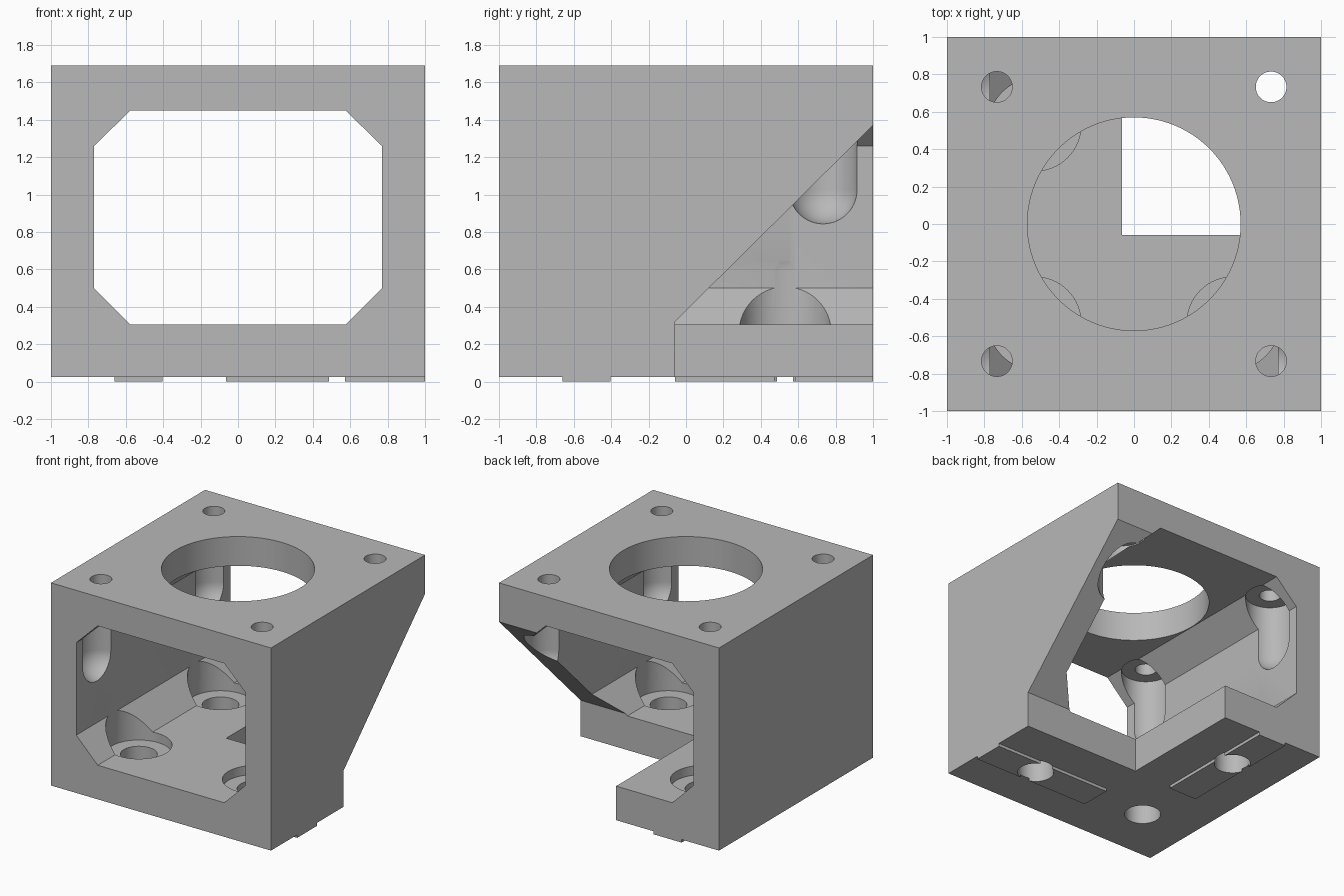
import bpy, bmesh
from math import pi, sin, cos, radians
from mathutils import Vector

if "Cube" in bpy.data.objects:
    bpy.data.objects.remove(bpy.data.objects["Cube"], do_unlink=True)

grey = bpy.data.materials.new("plain_grey")
grey.use_nodes = True
grey.diffuse_color = (0.48, 0.48, 0.48, 1)
grey.node_tree.nodes["Principled BSDF"].inputs["Base Color"].default_value = (0.48, 0.48, 0.48, 1)


def make(name, bm):
    bmesh.ops.remove_doubles(bm, verts=bm.verts, dist=1e-5)
    bmesh.ops.recalc_face_normals(bm, faces=bm.faces)
    mesh = bpy.data.meshes.new(name)
    bm.to_mesh(mesh)
    bm.free()
    mesh.materials.append(grey)
    obj = bpy.data.objects.new(name, mesh)
    bpy.context.collection.objects.link(obj)
    return obj


def prism(name, points, depth):
    """Close a flat outline and extrude it along a vector."""
    bm = bmesh.new()
    face = bm.faces.new([bm.verts.new(p) for p in points])
    new = bmesh.ops.extrude_face_region(bm, geom=[face])["geom"]
    verts = [g for g in new if isinstance(g, bmesh.types.BMVert)]
    bmesh.ops.translate(bm, verts=verts, vec=Vector(depth))
    return make(name, bm)


def box(name, x0, x1, y0, y1, z0, z1):
    return prism(name, [(x0, y0, z0), (x1, y0, z0), (x1, y1, z0), (x0, y1, z0)], (0, 0, z1 - z0))


def lathe(name, profile, x, y, steps=64):
    """Spin a radius/height profile about a vertical axis."""
    bm = bmesh.new()
    verts = [bm.verts.new((r, 0, z)) for r, z in profile]
    edges = [bm.edges.new(pair) for pair in zip(verts, verts[1:])]
    bmesh.ops.spin(bm, geom=verts + edges, cent=(0, 0, 0), axis=(0, 0, 1),
                   angle=2 * pi, steps=steps)
    bmesh.ops.translate(bm, verts=bm.verts, vec=(x, y, 0))
    return make(name, bm)


def combine(target, tool, operation):
    mod = target.modifiers.new(tool.name, "BOOLEAN")
    mod.operation, mod.solver, mod.object = operation, "EXACT", tool
    bpy.context.view_layer.update()
    graph = bpy.context.evaluated_depsgraph_get()
    mesh = bpy.data.meshes.new_from_object(target.evaluated_get(graph))
    target.modifiers.clear()
    target.data = mesh
    bpy.data.objects.remove(tool, do_unlink=True)


# Block with two locating keys underneath
body = box("bracket_body", -1, 1, -1, 1, 0.025, 1.69)
combine(body, box("key_across", -0.065, 1, -0.66, -0.405, 0, 0.1), "UNION")
combine(body, box("key_along", -0.66, -0.405, -0.06, 1, 0, 0.1), "UNION")

# Chamfered tunnel from front to back
half = [(0.575, 0.305), (0.77, 0.5), (0.77, 1.26), (0.575, 1.45)]
outline = half + [(-x, z) for x, z in reversed(half)]
combine(body, prism("tunnel", [(x, -1.1, z) for x, z in outline], (0, 2.2, 0)), "DIFFERENCE")

# Sloped cut that removes one back corner
slope = [(-0.06, -0.1), (-0.06, 0.32), (1.02, 1.39), (1.02, -0.1)]
combine(body, prism("corner_cut", [(-0.065, y, z) for y, z in slope], (1.2, 0, 0)), "DIFFERENCE")

# Round opening in the top plate
combine(body, lathe("top_opening", [(0, 1.4), (0.57, 1.4), (0.57, 1.8), (0, 1.8)], 0, 0, 96),
        "DIFFERENCE")

# Screw holes with round-ended pockets at top and bottom
quarter = [radians(a) for a in range(0, 91, 6)]
top_r, low_r = 0.185, 0.247
top_hole = [(top_r * sin(a), 1.025 - top_r * cos(a)) for a in quarter]
top_hole += [(top_r, 1.46), (0.082, 1.46), (0.082, 1.8), (0, 1.8)]
low_hole = [(0, -0.1), (0.137, -0.1), (0.137, 0.23), (low_r, 0.23)]
low_hole += [(low_r * cos(a), 0.59 + low_r * sin(a)) for a in quarter]
for sx in (-1, 1):
    for sy in (-1, 1):
        combine(body, lathe("top_screw_hole", top_hole, 0.733 * sx, 0.733 * sy), "DIFFERENCE")
        if (sx, sy) != (1, 1):
            combine(body, lathe("base_screw_hole", low_hole, 0.53 * sx, 0.53 * sy), "DIFFERENCE")

bpy.ops.object.select_all(action="DESELECT")
body.select_set(True)
bpy.context.view_layer.objects.active = body
bpy.ops.object.shade_smooth_by_angle(angle=radians(25))
